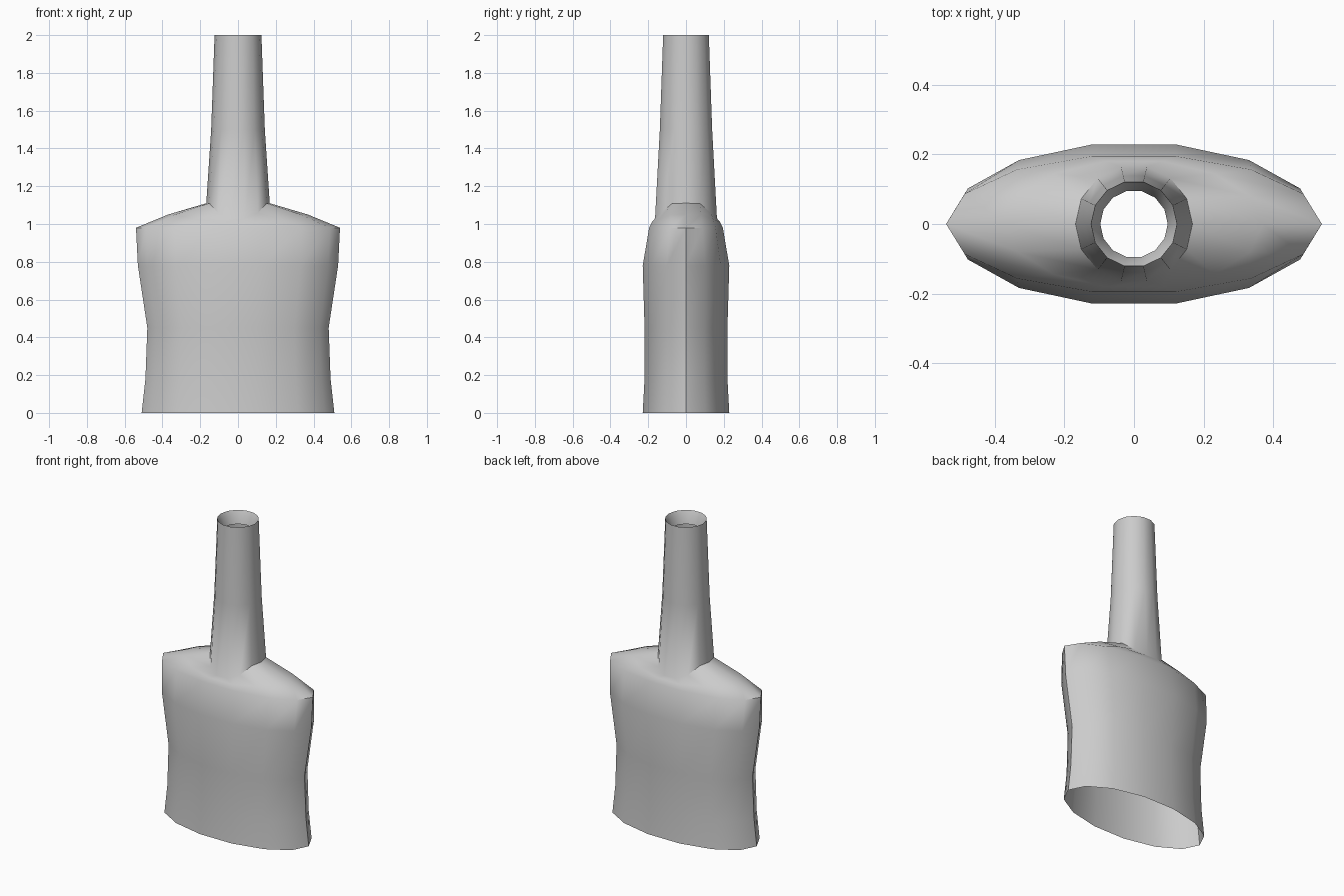
import bpy, bmesh
from math import sin, cos, tau

cube = bpy.data.objects.get("Cube")
if cube:
    bpy.data.objects.remove(cube, do_unlink=True)

SIDES = 14


def material(name, colour):
    mat = bpy.data.materials.new(name)
    mat.use_nodes = True
    mat.diffuse_color = colour
    mat.node_tree.nodes["Principled BSDF"].inputs["Base Color"].default_value = colour
    return mat


def ring(bm, rx, ry, z, dip=0.0):
    """Elliptical ring whose front and back sag by dip."""
    verts = []
    for i in range(SIDES):
        a = tau * i / SIDES
        sag = dip * max(0, abs(sin(a)) - 0.43) / 0.545
        verts.append(bm.verts.new((rx * cos(a), ry * sin(a), z - sag)))
    return verts


# Radius x, radius y, height, front and back sag
sections = [
    # flattened body
    (0.51, 0.235, 0), (0.49, 0.225, 0.18), (0.48, 0.225, 0.45),
    (0.53, 0.235, 0.78), (0.54, 0.2, 0.98),
    # sloping shoulders
    (0.37, 0.185, 1.05, 0.04), (0.168, 0.168, 1.11, 0.08),
    # tapered neck
    (0.142, 0.142, 1.5), (0.124, 0.124, 2),
    # inner lip of the mouth
    (0.109, 0.109, 1.97), (0.097, 0.097, 1.92),
]

bm = bmesh.new()
rings = [ring(bm, *s) for s in sections]
for low, high in zip(rings, rings[1:]):
    for i in range(SIDES):
        j = (i + 1) % SIDES
        bm.faces.new((low[i], low[j], high[j], high[i]))

mesh = bpy.data.meshes.new("bottle_shell")
bm.to_mesh(mesh)
bm.free()
bottle = bpy.data.objects.new("bottle_shell", mesh)
bpy.context.collection.objects.link(bottle)
mesh.materials.append(material("light grey", (0.6, 0.6, 0.6, 1)))

# Smooth walls with a crisp mouth and shoulder ridge
bpy.ops.object.select_all(action="DESELECT")
bottle.select_set(True)
bpy.context.view_layer.objects.active = bottle
bpy.ops.object.shade_smooth_by_angle(angle=0.8)
